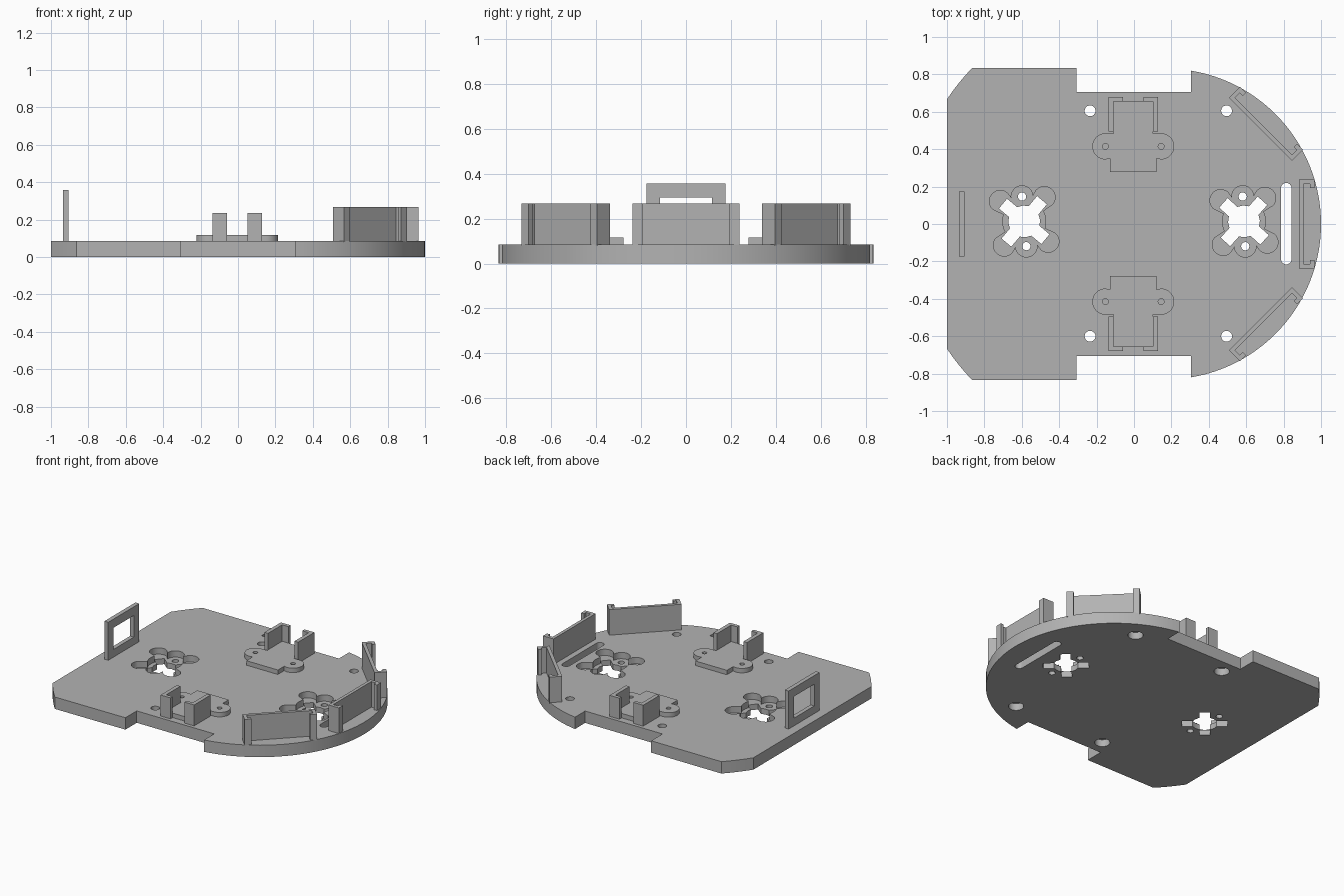
import bpy, bmesh, math
from math import sin, cos, pi, sqrt, radians
from mathutils import Matrix

cube = bpy.data.objects.get("Cube")
if cube:
    bpy.data.objects.remove(cube, do_unlink=True)

TOP = 0.085      # upper surface of the base plate
SEAT = 0.08      # mounted parts start slightly inside the plate

grey = bpy.data.materials.new("plain_grey")
grey.use_nodes = True
grey.diffuse_color = (0.45, 0.45, 0.45, 1)
grey.node_tree.nodes["Principled BSDF"].inputs["Base Color"].default_value = grey.diffuse_color


def prism(name, outline, z0, z1):
    """Extrude a flat outline from z0 to z1."""
    bm = bmesh.new()
    face = bm.faces.new([bm.verts.new((x, y, z0)) for x, y in outline])
    out = bmesh.ops.extrude_face_region(bm, geom=[face])
    for v in out["geom"]:
        if isinstance(v, bmesh.types.BMVert):
            v.co.z = z1
    bmesh.ops.recalc_face_normals(bm, faces=bm.faces)
    mesh = bpy.data.meshes.new(name)
    bm.to_mesh(mesh)
    bm.free()
    mesh.materials.append(grey)
    obj = bpy.data.objects.new(name, mesh)
    bpy.context.collection.objects.link(obj)
    return obj


def select(obj):
    bpy.ops.object.select_all(action='DESELECT')
    obj.select_set(True)
    bpy.context.view_layer.objects.active = obj


def cut(target, outline, z0, z1):
    """Remove a prism from the target."""
    cutter = prism("cutter", outline, z0, z1)
    mod = target.modifiers.new("cut", 'BOOLEAN')
    mod.operation, mod.solver, mod.object = 'DIFFERENCE', 'EXACT', cutter
    select(target)
    bpy.ops.object.modifier_apply(modifier=mod.name)
    bpy.data.objects.remove(cutter, do_unlink=True)


def arc(cx, cy, r, a0, a1, n):
    steps = [radians(a0 + (a1 - a0) * i / n) for i in range(n + 1)]
    return [(cx + r * cos(a), cy + r * sin(a)) for a in steps]


def circle(cx, cy, r, n=24):
    return arc(cx, cy, r, 0, 360, n)[:-1]


def flip_x(points):
    return [(-x, y) for x, y in reversed(points)]


def flip_y(points):
    return [(x, -y) for x, y in reversed(points)]


def place(points, cx, cy, angle):
    c, s = cos(radians(angle)), sin(radians(angle))
    return [(cx + c * x - s * y, cy + s * x + c * y) for x, y in points]


# Base plate: round nose, wheel notches, clipped rear corners
nose = arc(0.169, 0, 0.831, -80.6, 80.6, 56)
upper = [(0.305, 0.705), (-0.308, 0.705), (-0.308, 0.833)]
upper += arc(0, 0, 1.202, 136, 146.3, 4)
plate = prism("base_plate", nose + upper + flip_y(upper), 0, TOP)

# Corner screw holes, counterbored from below
for x in (-0.235, 0.495):
    for y in (-0.6, 0.605):
        cut(plate, circle(x, y, 0.029), -0.1, 0.2)
        cut(plate, circle(x, y, 0.05), -0.1, 0.05)

# Cable slot behind the nose
slot = arc(0.814, 0.192, 0.028, 0, 180, 12) + arc(0.814, -0.188, 0.028, 180, 360, 12)
cut(plate, slot, -0.1, 0.2)


def lobed_outline(n=180):
    """Outline around a round body and six lobes."""
    lobes = [(0.167, a) for a in (45, 135, 225, 315)] + [(0.133, 90), (0.133, 270)]
    points = []
    for i in range(n):
        t = 2 * pi * i / n
        r = 0.115
        for d, a in lobes:
            off = t - radians(a)
            inside = 0.058 ** 2 - (d * sin(off)) ** 2
            if cos(off) > 0 and inside > 0:
                r = max(r, d * cos(off) + sqrt(inside))
        points.append((r * cos(t), r * sin(t)))
    return points


# Two lobed recesses, each with a cross opening and two screw holes
core, half, reach = 0.085, 0.034, 0.148
root = sqrt(core ** 2 - half ** 2)
arm = [(root, -half), (reach, -half), (reach, half), (root, half)]
cross = []
for a in (45, 135, 225, 315):
    cross += place(arm, 0, 0, a) + place([(core, 0)], 0, 0, a + 45)
for x, turn in ((-0.587, 5), (0.588, 3)):
    y = 0.014
    cut(plate, place(lobed_outline(), x, y, turn), 0.04, 0.2)
    cut(plate, place(cross, x, y, turn), -0.1, 0.2)
    for side in (-1, 1):
        cut(plate, place(circle(0, side * 0.133, 0.022), x, y, turn), -0.1, 0.2)

# Motor mounts: eared foot plus two hooked walls on each side
half_foot = [(0.125, 0.278), (0.125, 0.349)] + arc(0.149, 0.415, 0.07, -90, 90, 16)
half_foot += [(0.105, 0.485), (0.105, 0.655)]
foot = half_foot + flip_x(half_foot)
wall = [(0.133, 0.495), (0.133, 0.68), (0.055, 0.68), (0.055, 0.655), (0.105, 0.655), (0.105, 0.495)]
for side, mirror in (("left", lambda p: p), ("right", flip_y)):
    shift = lambda p: place(mirror(p), -0.004, 0, 0)
    mount = prism("motor_foot_" + side, shift(foot), SEAT, 0.117)
    for x in (-0.149, 0.149):
        cut(mount, shift(circle(x, 0.415, 0.016, 16)), TOP, 0.2)
    prism("motor_wall_front_" + side, shift(wall), SEAT, 0.235)
    prism("motor_wall_rear_" + side, shift(flip_x(wall)), SEAT, 0.235)

# Sensor brackets: open channels with small lips, around the nose
h, t, d, lip = 0.238, 0.023, 0.083, 0.045
half_channel = [(t, h - t), (d - t, h - t), (d - t, h - lip), (d, h - lip), (d, h), (0, h)]
channel = half_channel + flip_y(half_channel)
for name, x, y, turn in (("centre", 0.882, 0, 0), ("left", 0.676, 0.506, 45), ("right", 0.676, -0.506, -45)):
    prism("sensor_bracket_" + name, place(channel, x, y, turn), SEAT, 0.268)

# Upright frame at the rear: drawn flat, then stood up
frame = prism("rear_frame", [(-0.175, SEAT), (0.175, SEAT), (0.175, 0.357), (-0.175, 0.357)], 0, 0.03)
cut(frame, [(-0.115, 0.14), (0.115, 0.14), (0.115, 0.295), (-0.115, 0.295)], -0.1, 0.1)
stand = Matrix(((0, 0, 1, -0.935), (1, 0, 0, 0), (0, 1, 0, 0), (0, 0, 0, 1)))
frame.data.transform(stand)

# Smooth the round edges, keep corners sharp
for obj in list(bpy.context.collection.objects):
    if obj.type == 'MESH':
        select(obj)
        bpy.ops.object.shade_smooth_by_angle(angle=radians(25))
